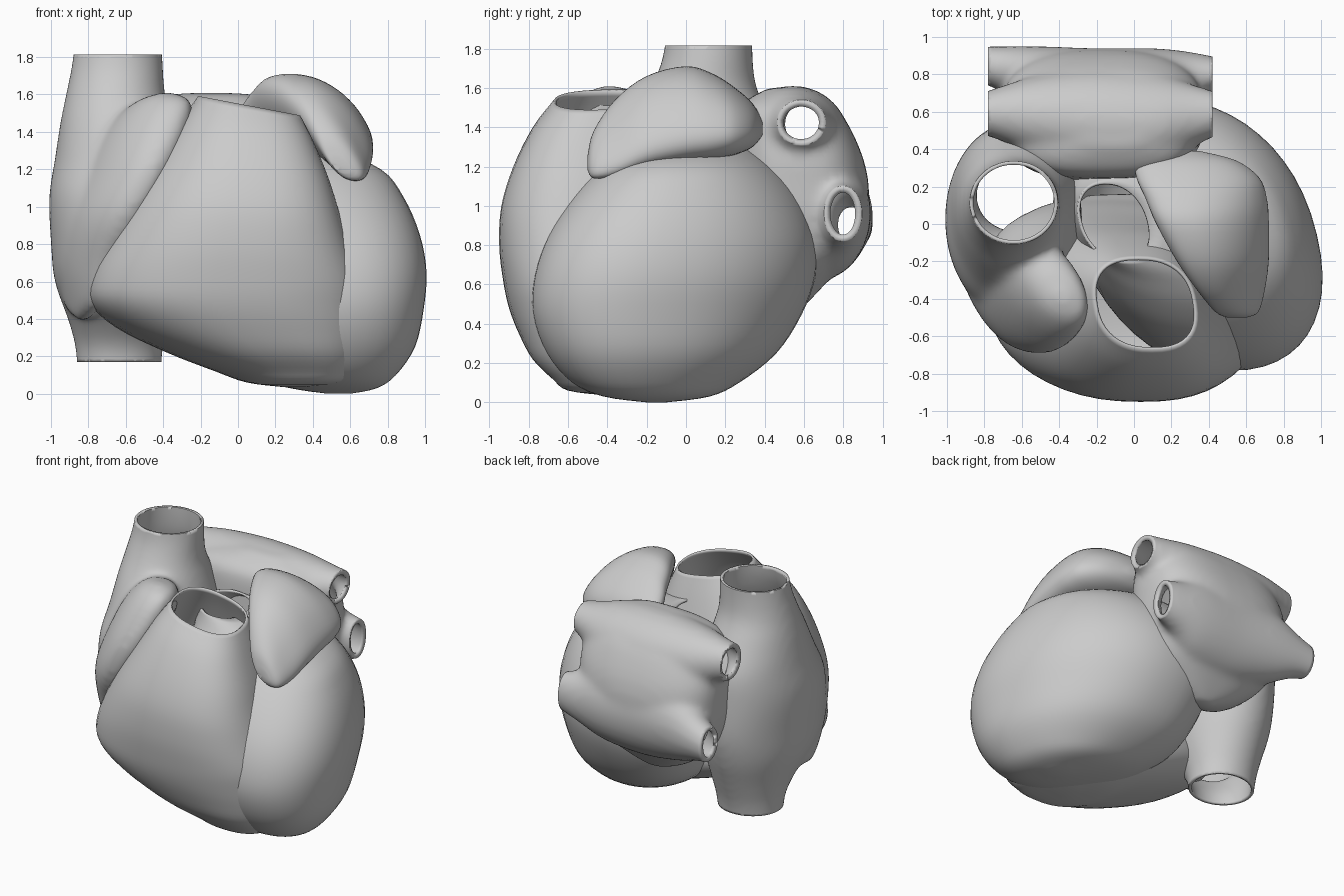
import bpy, bmesh, math
from mathutils import Vector

if "Cube" in bpy.data.objects:
    bpy.data.objects.remove(bpy.data.objects["Cube"])

SEG = 48


def catmull(p0, p1, p2, p3, t):
    return [0.5 * (2*b + (c - a)*t + (2*a - 5*b + 4*c - d)*t*t + (3*b - a - 3*c + d)*t**3)
            for a, b, c, d in zip(p0, p1, p2, p3)]


def refine(rows, steps=4):
    out = []
    for i in range(len(rows) - 1):
        p = [rows[max(0, min(len(rows) - 1, i + j))] for j in (-1, 0, 1, 2)]
        out += [catmull(*p, s / steps) for s in range(steps)]
    return out + [rows[-1]]


def add_loft(bm, axis, rows, shear=0.0, power=2.0, caps=(True, True), tilt=0.0):
    """Rows are (position on axis, a_min, a_max, b_min, b_max)."""
    place = {'x': lambda t, a, b: (t, a, b),
             'y': lambda t, a, b: (a, t, b),
             'z': lambda t, a, b: (a, b, t)}[axis]
    rings = []
    fine = refine(rows)
    for i, (t, a0, a1, b0, b1) in enumerate(fine):
        ca, cb, B = (a0 + a1) / 2, (b0 + b1) / 2, abs(b1 - b0) / 2
        A = abs(a1 - a0) / 2
        A = math.sqrt(max(A*A - (shear*B)**2, (0.3*A)**2))
        lean = tilt * (i / (len(fine) - 1))**3
        ring = []
        for s in range(SEG):
            th = 2 * math.pi * s / SEG
            c, d = math.cos(th), math.sin(th)
            v = B * math.copysign(abs(d)**(2 / power), d)
            u = A * math.copysign(abs(c)**(2 / power), c) + shear * v
            ring.append(bm.verts.new(place(t + lean * u, ca + u, cb + v)))
        rings.append(ring)
    for r, q in zip(rings, rings[1:]):
        for s in range(SEG):
            n = (s + 1) % SEG
            bm.faces.new((r[s], r[n], q[n], q[s]))
    for ring, cap in ((rings[0], caps[0]), (rings[-1], caps[1])):
        if cap:
            mid = bm.verts.new(sum((v.co for v in ring), Vector()) / SEG)
            for s in range(SEG):
                bm.faces.new((ring[s], ring[(s + 1) % SEG], mid))


def finish(name, bm):
    bmesh.ops.recalc_face_normals(bm, faces=bm.faces)
    me = bpy.data.meshes.new(name)
    bm.to_mesh(me)
    bm.free()
    ob = bpy.data.objects.new(name, me)
    bpy.context.collection.objects.link(ob)
    bpy.ops.object.select_all(action='DESELECT')
    ob.select_set(True)
    bpy.context.view_layer.objects.active = ob
    bpy.ops.object.shade_smooth_by_angle(angle=math.radians(50))
    return ob


def thicken(ob, wall):
    m = ob.modifiers.new("wall", 'SOLIDIFY')
    m.thickness, m.offset = wall, -1


def part(name, axis, rows, wall=0.0, **kw):
    bm = bmesh.new()
    add_loft(bm, axis, rows, **kw)
    ob = finish(name, bm)
    if wall:
        thicken(ob, wall)


def fused_part(name, lofts, cuts, wall, soften):
    """Fuse closed lofts into one skin, then cut the vessel ends open."""
    bm = bmesh.new()
    for axis, rows, power, shear in lofts:
        add_loft(bm, axis, rows, power=power, shear=shear)
    ob = finish(name, bm)
    m = ob.modifiers.new("fuse", 'REMESH')
    m.mode, m.voxel_size = 'VOXEL', .022
    m = ob.modifiers.new("soften", 'SMOOTH')
    m.factor, m.iterations = .5, soften
    for mod in ("fuse", "soften"):
        bpy.ops.object.modifier_apply(modifier=mod)
    bm = bmesh.new()
    bm.from_mesh(ob.data)
    for co, no in cuts:
        bmesh.ops.bisect_plane(bm, geom=bm.verts[:] + bm.edges[:] + bm.faces[:],
                               plane_co=co, plane_no=no, clear_outer=True)
    bm.to_mesh(ob.data)
    bm.free()
    bpy.ops.object.shade_smooth_by_angle(angle=math.radians(50))
    thicken(ob, wall)


# Left ventricle, open at the aortic root
part("left_ventricle", 'z', [
    (0.0, .48, .60, -.2, -.1), (.03, .28, .74, -.42, .12), (.1, .03, .84, -.58, .27),
    (.25, -.18, .94, -.71, .46), (.45, -.28, .985, -.78, .59), (.65, -.33, 1.0, -.77, .66),
    (.85, -.35, .965, -.7, .66), (1.05, -.36, .88, -.57, .58), (1.2, -.34, .76, -.43, .45),
    (1.3, -.32, .5, -.3, .32), (1.38, -.3, .08, -.2, .22)],
    wall=.015, shear=-.24, power=2.2, caps=(True, False))

# Right ventricle, rising to the open pulmonary trunk
part("right_ventricle", 'z', [
    (.035, .25, .35, -.4, -.3), (.06, .05, .55, -.6, -.12), (.12, -.12, .63, -.68, .03),
    (.22, -.38, .67, -.78, .12), (.35, -.65, .69, -.85, .16), (.48, -.79, .68, -.9, .13),
    (.62, -.78, .66, -.93, .1), (.8, -.69, .6, -.95, .05), (1.0, -.57, .54, -.94, 0),
    (1.2, -.44, .48, -.88, -.05), (1.4, -.31, .4, -.78, -.12), (1.54, -.21, .33, -.67, -.18)],
    wall=.015, shear=-.15, power=2.45, caps=(True, False), tilt=-.19)

# Right atrium: caval tube fused with the auricle along the ventricle groove
fused_part("right_atrium", [
    ('z', [(.1, -.86, -.41, -.05, .35), (.25, -.87, -.4, -.08, .38), (.4, -.91, -.36, -.2, .43),
           (.6, -.98, -.3, -.42, .5), (.8, -1.0, -.28, -.5, .54), (1.05, -1.01, -.28, -.48, .54),
           (1.25, -.98, -.3, -.38, .52), (1.45, -.95, -.35, -.27, .43), (1.6, -.92, -.39, -.18, .36),
           (1.75, -.89, -.4, -.12, .34), (1.9, -.87, -.41, -.1, .34)], 2.0, 0),
    ('z', [(.39, -.86, -.8, -.25, -.2), (.48, -.93, -.73, -.42, 0), (.7, -.95, -.62, -.54, 0),
           (.95, -.92, -.48, -.67, 0), (1.2, -.82, -.35, -.69, 0), (1.42, -.7, -.26, -.62, -.05),
           (1.56, -.55, -.25, -.53, -.2), (1.61, -.42, -.34, -.43, -.36)], 2.1, -.33)],
    [((0, 0, .17), (0, 0, -1)), ((0, 0, 1.815), (0, 0, 1))], .02, 16)

# Left auricle, a sloping flap over the left ventricle
part("left_auricle", 'y', [
    (-.5, .5, .6, 1.18, 1.26), (-.47, .44, .66, 1.14, 1.38), (-.36, .35, .69, 1.15, 1.54),
    (-.2, .24, .71, 1.2, 1.66), (0, .13, .71, 1.23, 1.71), (.14, .07, .7, 1.24, 1.67),
    (.25, .02, .66, 1.26, 1.6), (.34, .02, .54, 1.3, 1.52), (.39, .15, .35, 1.36, 1.43)],
    shear=-.6, power=2.3)

# Left atrium: body and two cross barrels carrying the four pulmonary veins
fused_part("left_atrium", [
    ('z', [(.47, -.2, -.08, .5, .58), (.55, -.4, .1, .36, .66), (.7, -.59, .28, .27, .79),
           (.9, -.69, .35, .24, .91), (1.1, -.71, .37, .23, .93), (1.3, -.7, .37, .24, .88),
           (1.5, -.6, .29, .27, .76), (1.6, -.25, .05, .42, .55)], 2.7, 0),
    ('x', [(-.85, .49, .69, 1.31, 1.54), (-.7, .44, .74, 1.25, 1.56), (-.5, .35, .8, 1.12, 1.59),
           (-.2, .26, .84, 1.0, 1.61), (.1, .26, .82, 1.0, 1.6), (.3, .4, .75, 1.22, 1.56),
           (.5, .5, .69, 1.36, 1.53)], 2.0, 0),
    ('x', [(-.85, .76, .95, .78, 1.0), (-.7, .7, .95, .76, 1.07), (-.5, .52, .95, .68, 1.22),
           (-.2, .4, .94, .62, 1.3), (.1, .42, .94, .65, 1.27), (.3, .64, .92, .77, 1.14),
           (.5, .73, .88, .84, 1.09)], 2.0, 0)],
    [((.42, 0, 0), (1, 0, 0)), ((-.78, 0, 0), (-1, 0, 0))], .035, 12)
